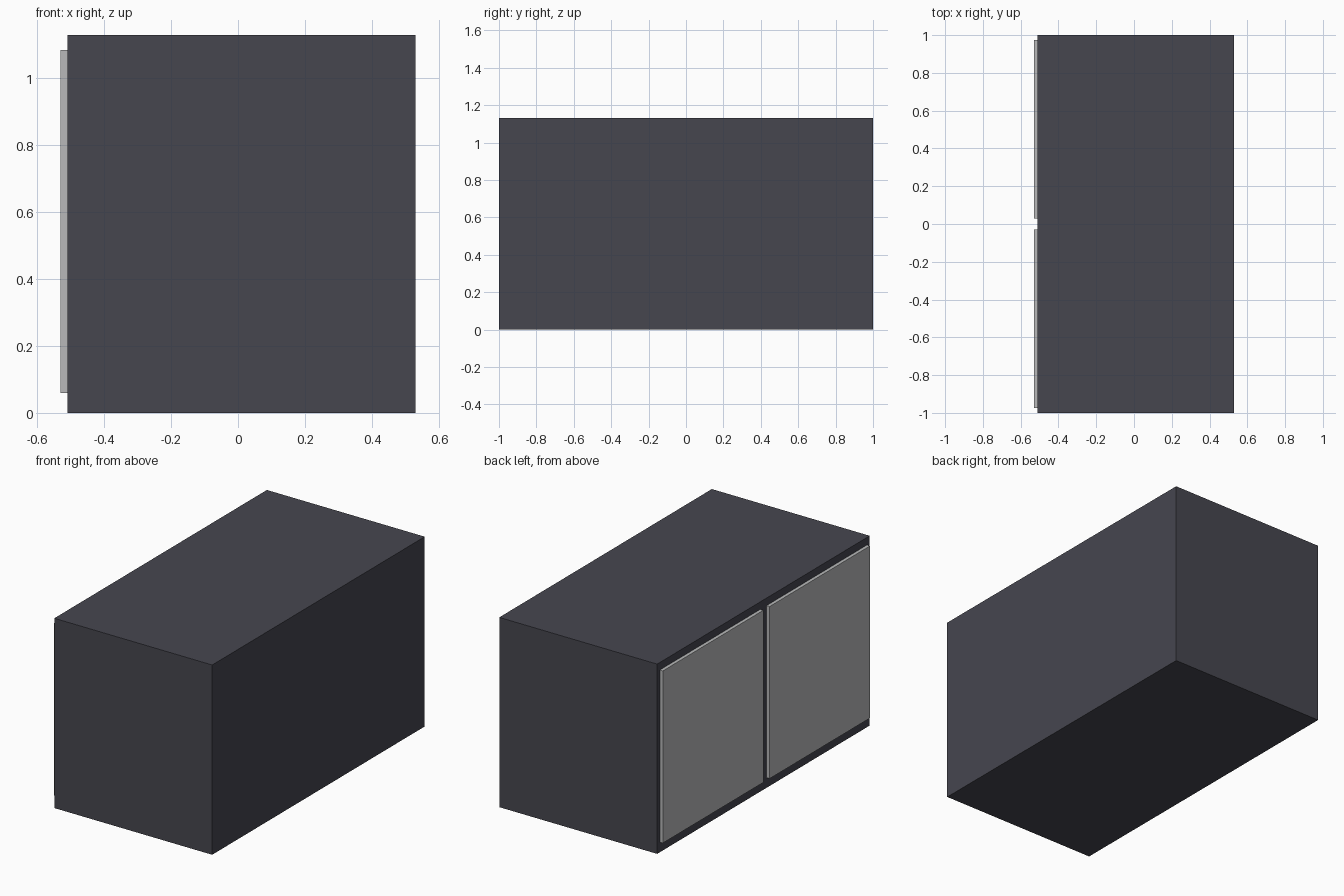
import bpy

if "Cube" in bpy.data.objects:
    bpy.data.objects.remove(bpy.data.objects["Cube"])


def material(name, srgb):
    lin = [((c / 255 + 0.055) / 1.055) ** 2.4 for c in srgb]
    m = bpy.data.materials.new(name)
    m.diffuse_color = (*lin, 1)
    m.use_nodes = True
    m.node_tree.nodes["Principled BSDF"].inputs["Base Color"].default_value = m.diffuse_color
    return m


def box(name, lo, hi, mat):
    bpy.ops.mesh.primitive_cube_add(size=1, location=[(a + b) / 2 for a, b in zip(lo, hi)])
    o = bpy.context.object
    o.name = name
    o.scale = [b - a for a, b in zip(lo, hi)]
    bpy.ops.object.transform_apply(location=False, rotation=False, scale=True)
    o.data.materials.append(mat)
    return o


dark = material("dark slate", (70, 70, 79))
grey = material("light grey", (184, 185, 186))

# Cabinet body
box("cabinet_body", (-0.51, -1.0, 0.0), (0.53, 1.0, 1.13), dark)

# Two door panels on the left side, slightly proud of the body
box("door_back", (-0.53, 0.03, 0.06), (-0.51, 0.975, 1.085), grey)
box("door_front", (-0.53, -0.975, 0.06), (-0.51, -0.03, 1.085), grey)
